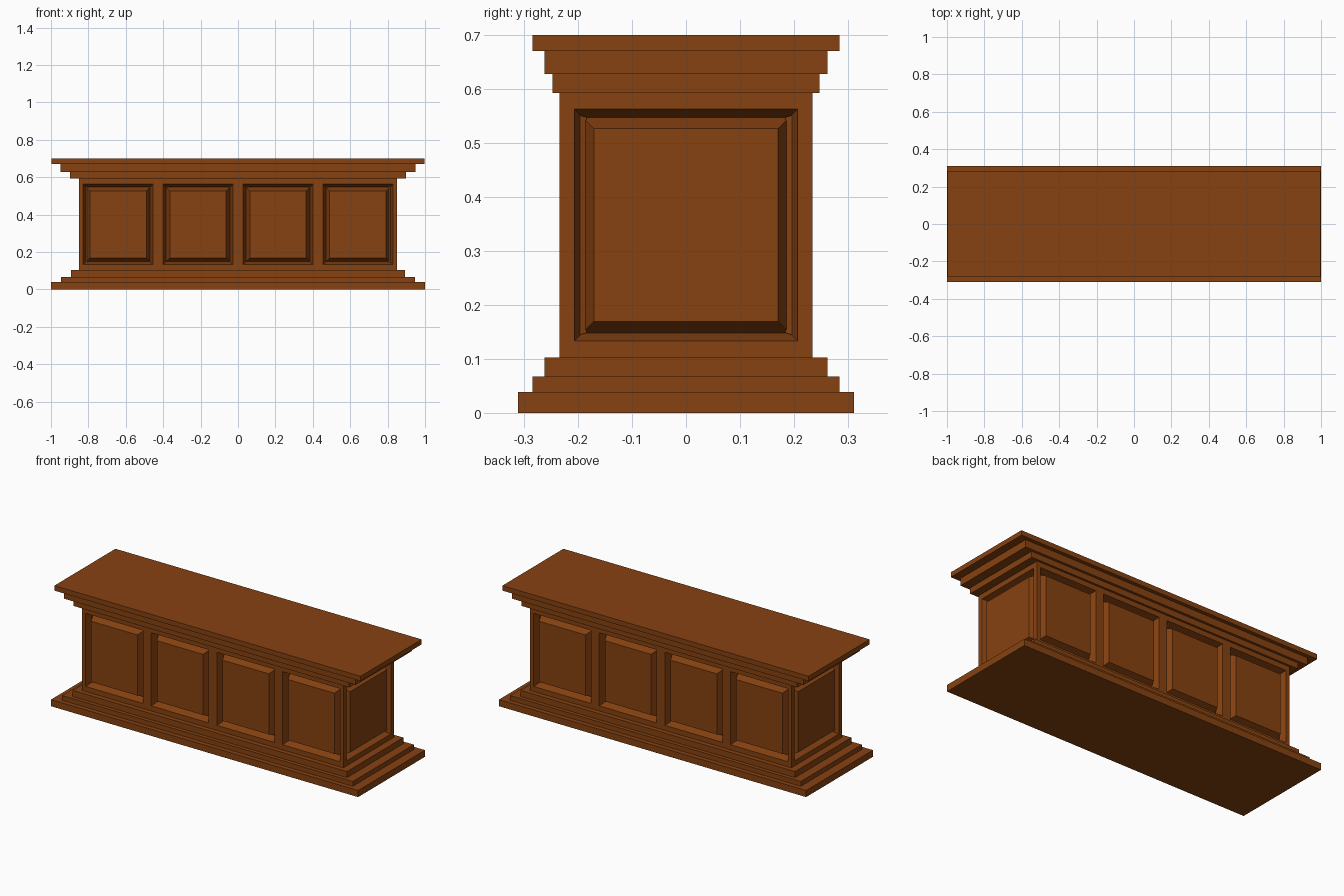
import bpy, bmesh

if "Cube" in bpy.data.objects:
    bpy.data.objects.remove(bpy.data.objects["Cube"])

wood = bpy.data.materials.new("warm brown wood")
wood.diffuse_color = (0.24, 0.054, 0.0055, 1)
wood.use_nodes = True
wood.node_tree.nodes["Principled BSDF"].inputs["Base Color"].default_value = wood.diffuse_color

BX, BY, Z0, Z1 = 0.85, 0.2345, 0.103, 0.593   # body half sizes and heights


def finish(bm, name):
    bmesh.ops.remove_doubles(bm, verts=bm.verts, dist=1e-5)
    me = bpy.data.meshes.new(name)
    bm.to_mesh(me)
    bm.free()
    me.materials.append(wood)
    ob = bpy.data.objects.new(name, me)
    bpy.context.collection.objects.link(ob)
    return ob


def stepped(name, tiers, z_start, base_cap):
    """Stack of rectangular steps as one shell; tiers = (half x, half y, top z)."""
    bm = bmesh.new()
    prof = [] if base_cap else [(BX, BY, z_start)]
    z = z_start
    for hx, hy, top in tiers:
        prof += [(hx, hy, z), (hx, hy, top)]
        z = top
    if base_cap:
        prof.append((BX, BY, z))
    rings = [[bm.verts.new((sx * hx, sy * hy, h))
              for sx, sy in ((-1, -1), (1, -1), (1, 1), (-1, 1))]
             for hx, hy, h in prof]
    for a, b in zip(rings, rings[1:]):
        for i in range(4):
            j = (i + 1) % 4
            bm.faces.new((a[i], a[j], b[j], b[i]))
    if base_cap:
        bm.faces.new(rings[0][::-1])
    else:
        bm.faces.new(rings[-1])
    return finish(bm, name)


# Stepped plinth and cornice
stepped("base_plinth", [(1.0, 0.311, 0.039), (0.946, 0.284, 0.067),
                        (0.893, 0.262, Z0)], 0.0, True)
stepped("top_cornice", [(0.897, 0.247, 0.628), (0.95, 0.262, 0.671),
                        (0.997, 0.284, 0.70)], Z1, False)

# Body walls with raised panels set in V-shaped grooves
body = bmesh.new()
panels = []


def wall(cuts, place):
    """Grid of wall quads; odd columns in the middle row become panels."""
    zs = [Z0, 0.133, 0.563, Z1]
    grid = [[body.verts.new(place(u, z)) for z in zs] for u in cuts]
    for i in range(len(cuts) - 1):
        for k in range(3):
            f = body.faces.new((grid[i][k], grid[i + 1][k],
                                grid[i + 1][k + 1], grid[i][k + 1]))
            if i % 2 == 1 and k == 1:
                panels.append(f)


long_cuts = [-BX, -0.828, -0.454, -0.401, -0.027, 0.027, 0.401, 0.454, 0.828, BX]
short_cuts = [-BY, -0.207, 0.207, BY]
for s in (-1, 1):
    wall(long_cuts, lambda u, z: (-s * u, s * BY, z))    # front and back
    wall(short_cuts, lambda u, z: (s * BX, s * u, z))    # two ends

body.normal_update()
# groove going in, then bevel rising back to the flat panel
bmesh.ops.inset_individual(body, faces=panels, thickness=0.0215, depth=-0.05)
body.normal_update()
bmesh.ops.inset_individual(body, faces=panels, thickness=0.03, depth=0.05)
finish(body, "panelled_body")
